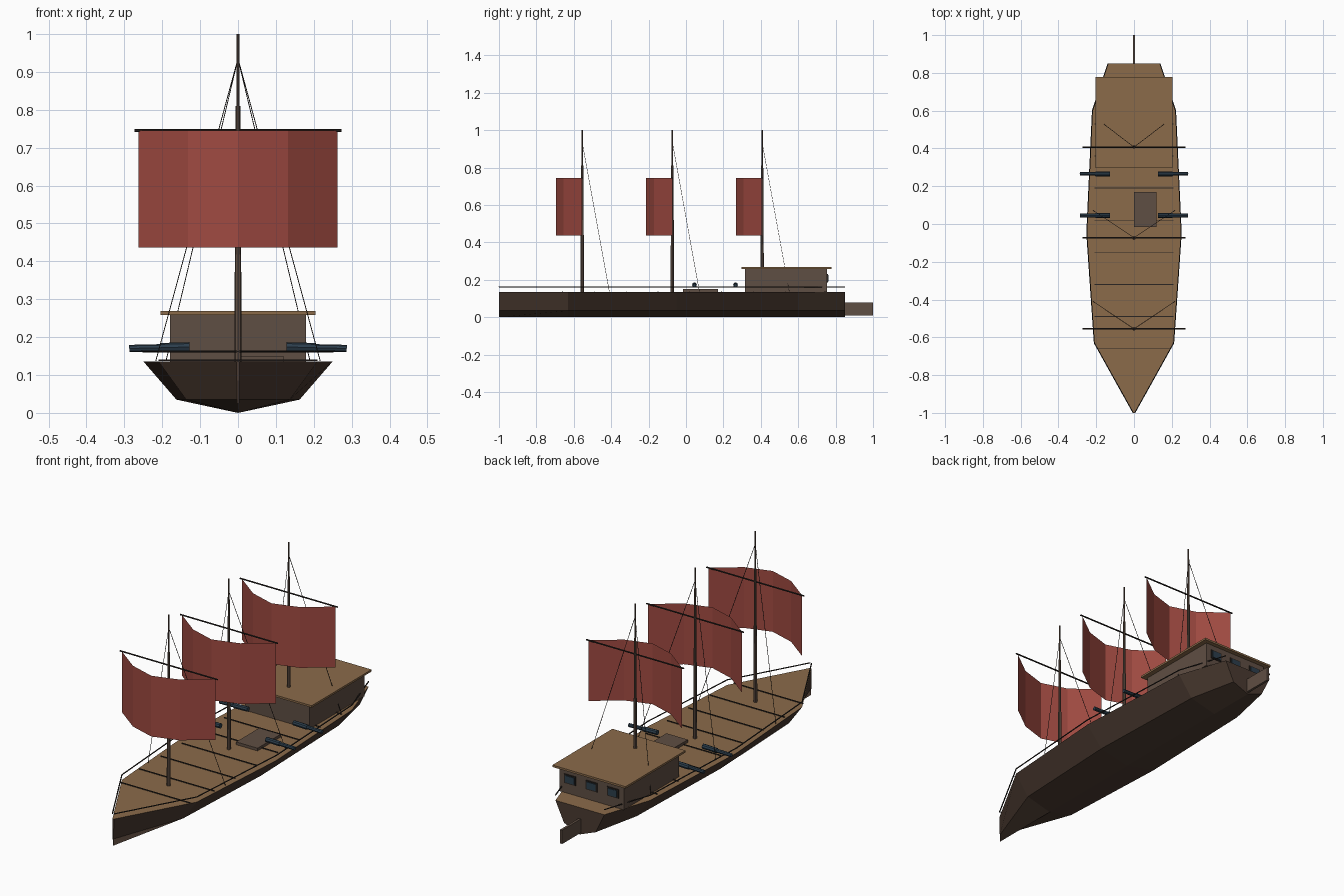
import bpy, bmesh, math
from mathutils import Vector

if "Cube" in bpy.data.objects:
    bpy.data.objects.remove(bpy.data.objects["Cube"])


def material(name, hex_code):
    def lin(c):
        return c / 12.92 if c <= 0.04045 else ((c + 0.055) / 1.055) ** 2.4
    m = bpy.data.materials.new(name)
    rgb = [lin(int(hex_code[i:i + 2], 16) / 255) for i in (0, 2, 4)]
    m.diffuse_color = (*rgb, 1)
    m.use_nodes = True
    m.node_tree.nodes["Principled BSDF"].inputs["Base Color"].default_value = m.diffuse_color
    return m


HULL = material("dark hull wood", "4A3A30")
DECK = material("deck wood", "8B6B4A")
TIMBER = material("grey brown timber", "5F4E43")
SAIL = material("red canvas", "A04A41")
IRON = material("blue iron", "2C3E4C")
DARK = material("dark rope", "2A2522")


def mesh_object(name, bm, *mats):
    bmesh.ops.recalc_face_normals(bm, faces=bm.faces)
    me = bpy.data.meshes.new(name)
    bm.to_mesh(me)
    bm.free()
    for m in mats:
        me.materials.append(m)
    ob = bpy.data.objects.new(name, me)
    bpy.context.collection.objects.link(ob)
    return ob


def box(name, lo, hi, mat):
    lo, hi = Vector(lo), Vector(hi)
    bm = bmesh.new()
    bmesh.ops.create_cube(bm, size=1)
    for v in bm.verts:
        v.co = (lo + hi) / 2 + v.co * (hi - lo)
    return mesh_object(name, bm, mat)


def rod(name, a, b, r, mat, r2=None, sides=8):
    a, b = Vector(a), Vector(b)
    bm = bmesh.new()
    bmesh.ops.create_cone(bm, cap_ends=True, segments=sides, radius1=r,
                          radius2=r if r2 is None else r2, depth=(b - a).length)
    rot = (b - a).to_track_quat('Z', 'Y')
    for v in bm.verts:
        v.co = rot @ v.co + (a + b) / 2
    return mesh_object(name, bm, mat)


# Hull: stations of (y, half width), each with deck edge, chine and keel
STATIONS = [(-1, 0.004), (-0.63, 0.21), (-0.05, 0.25), (0.6, 0.22), (0.85, 0.137)]
DECK_Z = 0.136
bm = bmesh.new()
rings = []
for y, w in STATIONS:
    pts = [(-w, DECK_Z), (-0.65 * w, 0.035), (0, 0), (0.65 * w, 0.035), (w, DECK_Z)]
    rings.append([bm.verts.new((x, y, z)) for x, z in pts])
for r0, r1 in zip(rings, rings[1:]):
    for i in range(5):
        j = (i + 1) % 5
        bm.faces.new((r0[i], r0[j], r1[j], r1[i]))
bm.faces.new(rings[0])
bm.faces.new(rings[-1])
for f in bm.faces:
    if f.calc_center_median().z > DECK_Z - 0.001:
        f.material_index = 1
mesh_object("hull", bm, HULL, DECK)

# Side rails following the deck edge
for s in (-1, 1):
    for (y0, w0), (y1, w1) in zip(STATIONS, STATIONS[1:]):
        rod("rail", (s * w0, y0, 0.162), (s * w1, y1, 0.162), 0.003, DARK, sides=6)

# Plank seams across the deck
for k in range(8):
    y = -0.66 + 0.17 * k
    half = 0.195 if k == 0 else 0.21
    box("plank_seam", (-half, y - 0.002, 0.137), (half, y + 0.002, 0.141), DARK)

# Cabin, roof, stern windows
box("cabin", (-0.18, 0.315, 0.135), (0.18, 0.755, 0.26), TIMBER)
box("cabin_roof", (-0.205, 0.297, 0.259), (0.205, 0.777, 0.269), DECK)
for x in (-0.12, 0, 0.12):
    box("window_frame", (x - 0.032, 0.754, 0.186), (x + 0.032, 0.759, 0.232), DARK)
    box("window_pane", (x - 0.025, 0.754, 0.192), (x + 0.025, 0.762, 0.226), IRON)

# Hatch and rudder
box("hatch", (0, -0.015, 0.135), (0.12, 0.17, 0.15), TIMBER)
box("rudder", (-0.006, 0.84, 0.01), (0.006, 1.0, 0.08), TIMBER)

# Cannons
for s in (-1, 1):
    for y in (0.045, 0.265):
        rod("cannon_breech", (s * 0.128, y, 0.174), (s * 0.205, y, 0.172), 0.0125, IRON)
        rod("cannon_barrel", (s * 0.2, y, 0.172), (s * 0.287, y, 0.17), 0.0095, IRON)

# Masts with sail, yard and stays
for y, stay_x in ((-0.555, 0.217), (-0.073, 0.217), (0.407, 0.19)):
    rod("lower_mast", (0, y, 0.135), (0, y, 0.52), 0.0095, TIMBER, 0.008)
    rod("upper_mast", (0, y, 0.51), (0, y, 0.81), 0.0065, TIMBER, 0.006)
    rod("topmast", (0, y, 0.8), (0, y, 1.0), 0.0045, TIMBER, 0.0035)
    rod("yard", (-0.273, y, 0.745), (0.273, y, 0.745), 0.004, DARK, sides=6)
    for s in (-1, 1):
        rod("stay", (0, y, 0.935), (s * stay_x, y + 0.145, 0.137), 0.0013, DARK, sides=4)

    bm = bmesh.new()
    columns = []
    for i in range(5):
        x = -0.263 + 0.1315 * i
        bulge = y - 0.14 * math.sin(math.pi * i / 4)
        columns.append([bm.verts.new((x, bulge, z)) for z in (0.437, 0.745)])
    for c0, c1 in zip(columns, columns[1:]):
        bm.faces.new((c0[0], c1[0], c1[1], c0[1]))
    mesh_object("sail", bm, SAIL)
